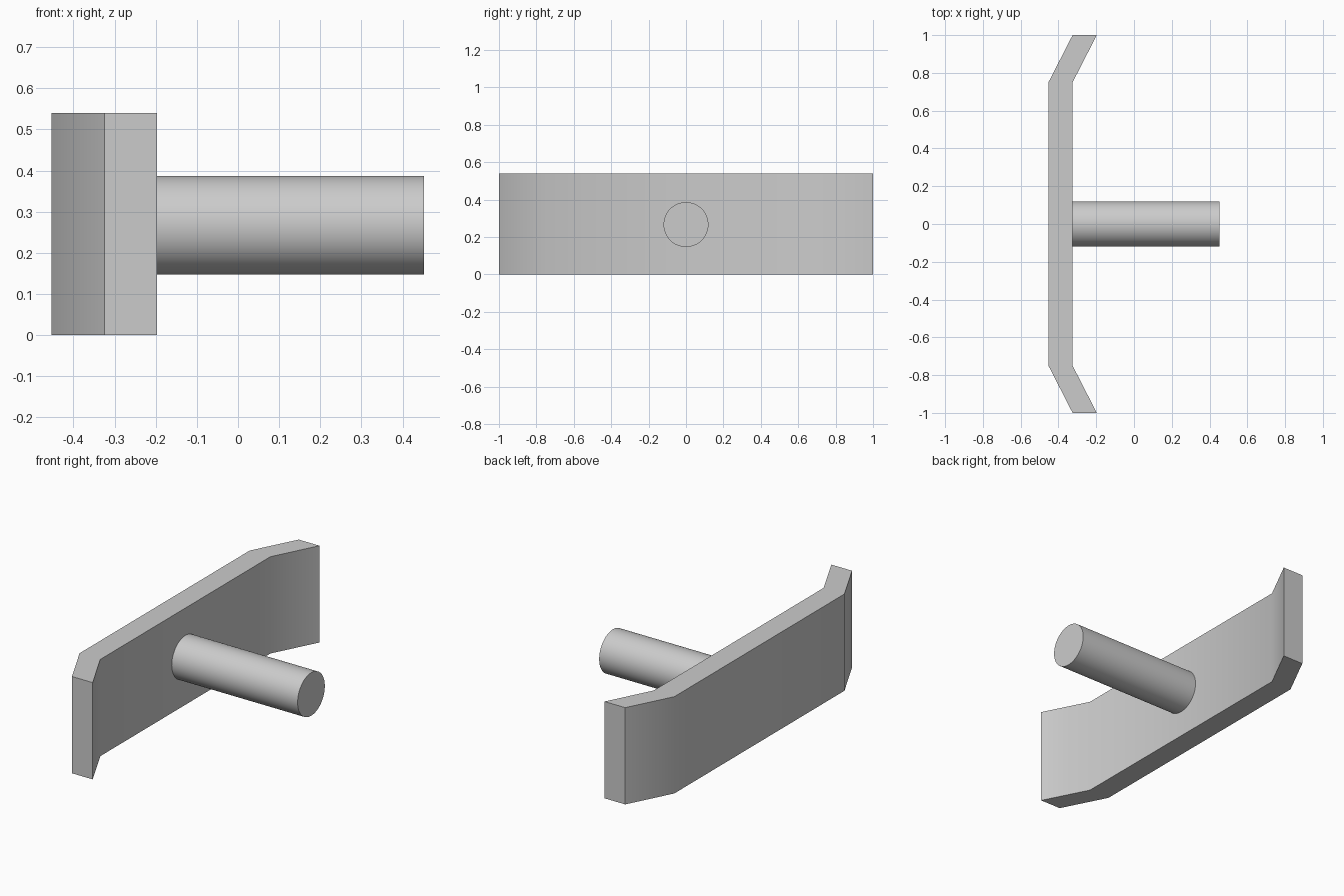
import bpy, bmesh
from math import pi, radians
from mathutils import Matrix

if "Cube" in bpy.data.objects:
    bpy.data.objects.remove(bpy.data.objects["Cube"])

HEIGHT = 0.54
BACK, FRONT, TIP = -0.453, -0.325, 0.452   # x of plate back, plate front, rod end
BEND = 0.128                               # how far the plate ends sweep forward
ROD_RADIUS, ROD_Z = 0.12, 0.267


def finish(name, bm):
    bmesh.ops.recalc_face_normals(bm, faces=bm.faces)
    mesh = bpy.data.meshes.new(name)
    bm.to_mesh(mesh)
    bm.free()
    obj = bpy.data.objects.new(name, mesh)
    bpy.context.collection.objects.link(obj)
    bpy.ops.object.select_all(action='DESELECT')
    obj.select_set(True)
    bpy.context.view_layer.objects.active = obj
    bpy.ops.object.shade_smooth_by_angle(angle=radians(30))
    return obj


# Plate with both ends bent forward: centre path swept upward
path = [(0, -1.0, BEND), (0, -0.75, 0), (0, 0.75, 0), (0, 1.0, BEND)]
bm = bmesh.new()
rings = []
for _, y, shift in path:
    corners = [(BACK, 0), (FRONT, 0), (FRONT, HEIGHT), (BACK, HEIGHT)]
    rings.append([bm.verts.new((x + shift, y, z)) for x, z in corners])
for a, b in zip(rings, rings[1:]):
    for i in range(4):
        j = (i + 1) % 4
        bm.faces.new((a[i], a[j], b[j], b[i]))
bm.faces.new(rings[0])
bm.faces.new(rings[-1])
finish("bent_plate", bm)

# Round rod standing out from the middle of the plate
start = FRONT
bm = bmesh.new()
placement = (Matrix.Translation(((start + TIP) / 2, 0, ROD_Z))
             @ Matrix.Rotation(pi / 2, 4, 'Y'))
bmesh.ops.create_cone(bm, cap_ends=True, segments=64, radius1=ROD_RADIUS,
                      radius2=ROD_RADIUS, depth=TIP - start, matrix=placement)
finish("rod", bm)
